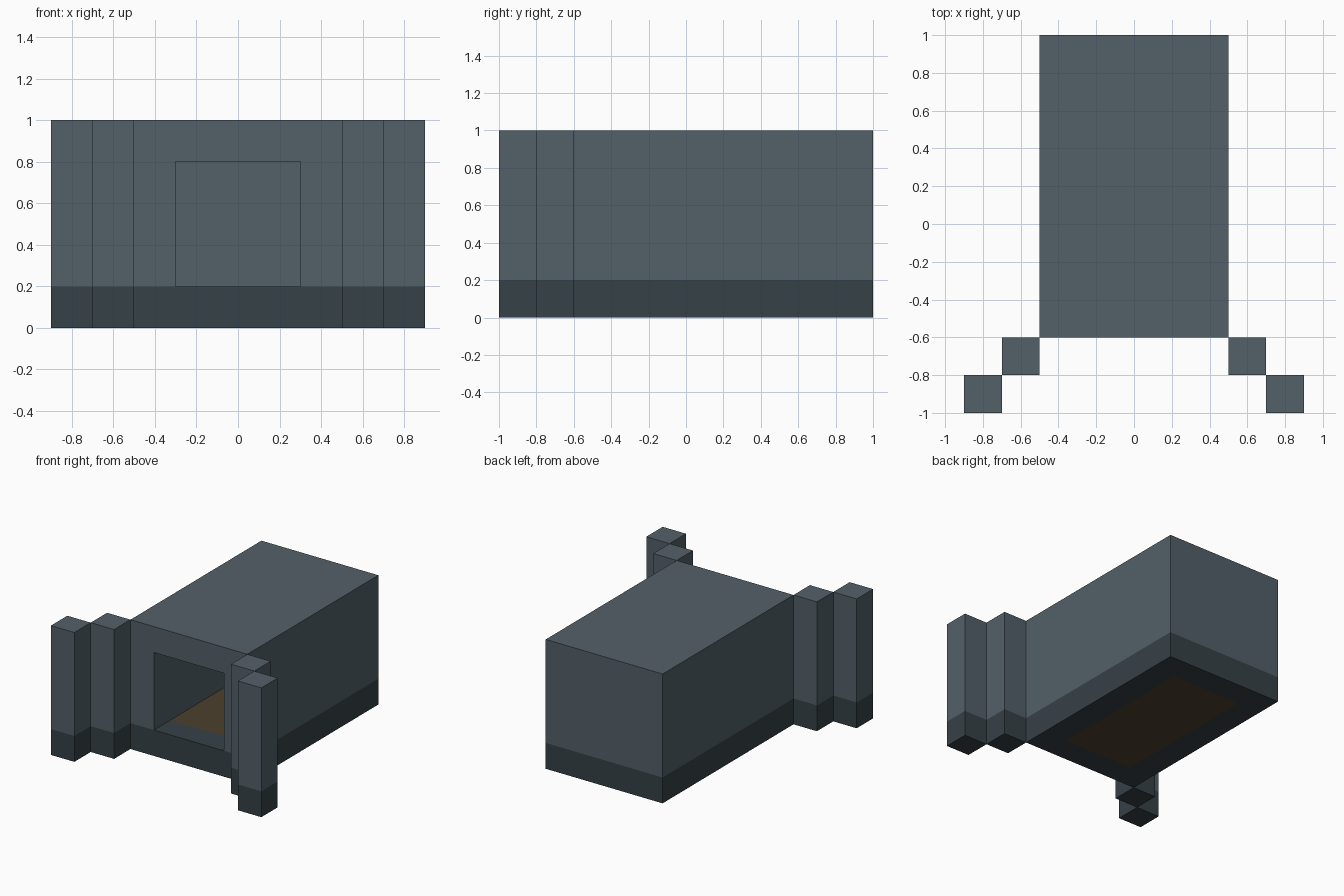
import bpy, bmesh
from mathutils import Vector

if "Cube" in bpy.data.objects:
    bpy.data.objects.remove(bpy.data.objects["Cube"])


def linear(c):
    c /= 255
    return c / 12.92 if c <= 0.04045 else ((c + 0.055) / 1.055) ** 2.4


def material(name, rgb):
    m = bpy.data.materials.new(name)
    m.diffuse_color = (*[linear(c) for c in rgb], 1)
    m.use_nodes = True
    m.node_tree.nodes["Principled BSDF"].inputs["Base Color"].default_value = m.diffuse_color
    return m


MATS = [material("slate grey", (83, 96, 104)),
        material("dark slate", (54, 65, 71)),
        material("brown floor", (77, 64, 45))]


def box(x0, x1, y0, y1, z0, z1):
    bm = bmesh.new()
    bmesh.ops.create_cube(bm, size=1)
    for v in bm.verts:
        v.co = Vector((x1 if v.co.x > 0 else x0,
                       y1 if v.co.y > 0 else y0,
                       z1 if v.co.z > 0 else z0))
    return bm


def cut(bm, axis, pos):
    co, no = Vector(), Vector()
    co[axis], no[axis] = pos, 1
    bmesh.ops.bisect_plane(bm, geom=bm.verts[:] + bm.edges[:] + bm.faces[:],
                           dist=1e-5, plane_co=co, plane_no=no)


def finish(bm, name):
    # Dark base course up to z = 0.2, brown panel set into the floor
    bmesh.ops.recalc_face_normals(bm, faces=bm.faces)
    for f in bm.faces:
        c = f.calc_center_median()
        f.material_index = 1 if c.z < 0.201 else 0
        if (abs(f.normal.z) > 0.9 and c.z < 0.201
                and abs(c.x) < 0.3 and -0.4 < c.y < 0.8):
            f.material_index = 2
    me = bpy.data.meshes.new(name)
    bm.to_mesh(me)
    bm.free()
    for m in MATS:
        me.materials.append(m)
    ob = bpy.data.objects.new(name, me)
    bpy.context.collection.objects.link(ob)


# Main hall: a block with a square tunnel pushed in from the front
hall = box(-0.5, 0.5, -0.6, 1, 0, 1)
for axis, pos in ((0, -0.3), (0, 0.3), (2, 0.2), (2, 0.8)):
    cut(hall, axis, pos)
door = [f for f in hall.faces
        if (f.calc_center_median() - Vector((0, -0.6, 0.5))).length < 0.01]
ext = bmesh.ops.extrude_face_region(hall, geom=door)
bmesh.ops.translate(hall, vec=(0, 1.4, 0),
                    verts=[g for g in ext["geom"] if isinstance(g, bmesh.types.BMVert)])
bmesh.ops.delete(hall, geom=[f for f in door if f.is_valid], context="FACES_ONLY")
cut(hall, 1, -0.4)
cut(hall, 1, 0.8)
finish(hall, "hall")

# Stepped pillars flanking the entrance
for side, label in ((-1, "left"), (1, "right")):
    for part, x, y in (("inner", 0.6, -0.7), ("outer", 0.8, -0.9)):
        p = box(side * x - 0.1, side * x + 0.1, y - 0.1, y + 0.1, 0, 1)
        cut(p, 2, 0.2)
        finish(p, f"{label}_{part}_pillar")
